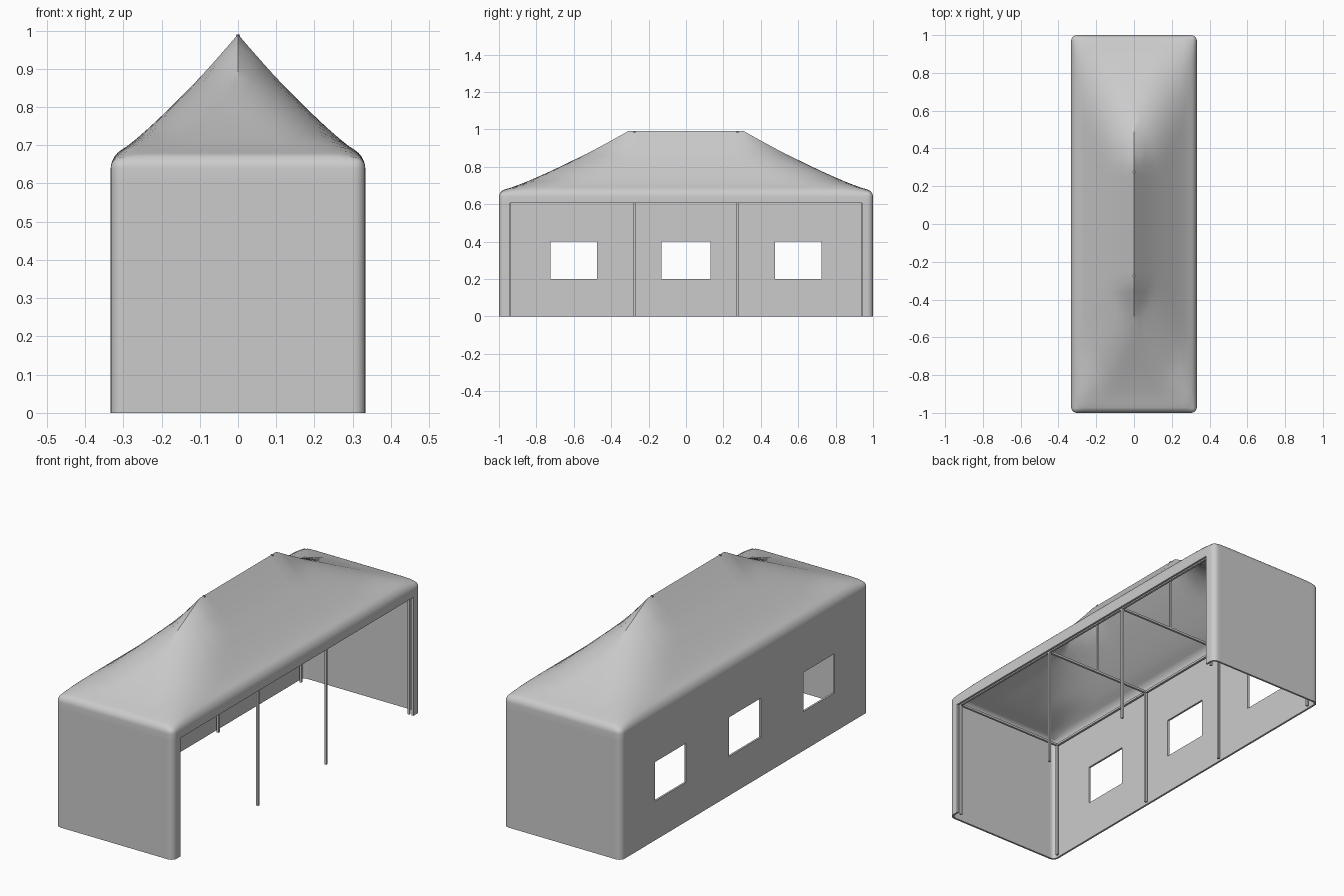
import bpy, bmesh

if "Cube" in bpy.data.objects:
    bpy.data.objects.remove(bpy.data.objects["Cube"])

HX, HY, EAVE, RIDGE, RIDGE_Y = 0.333, 1.0, 0.67, 0.99, 0.31


def roof_z(x, y):
    """Hip roof with softly blended hips and a slightly sagging slope."""
    u = 1 - abs(x) / HX
    v = min(1, (1 - abs(y)) / (HY - RIDGE_Y))
    k = max(1e-6, min(0.45, 1.3 * (2 - u - v), 0.6 * (u + v)))
    h = max(k - abs(u - v), 0) / k
    t = max(0, min(u, v) - h * h * k / 4)
    return EAVE + (RIDGE - EAVE) * t ** 1.2


def mirrored(values):
    return sorted({s * v for v in values for s in (-1, 1)})


xs = mirrored([0, 0.03, 0.06, 0.09, 0.12, 0.15, 0.18, 0.21, 0.24, 0.265, 0.29, HX])
ys = mirrored([0, 0.065, 0.13, 0.19, 0.25, 0.31, 0.36, 0.42, 0.475, 0.535, 0.6, 0.66,
               0.725, 0.78, 0.84, 0.89, 0.94, HY])
zs = [0, 0.2, 0.4, 0.605, EAVE]

# Canopy: roof grid and four walls sharing vertices
bm = bmesh.new()
cache = {}


def vert(x, y, z):
    key = (round(x, 4), round(y, 4), round(z, 4))
    if key not in cache:
        cache[key] = bm.verts.new((x, y, z))
    return cache[key]


def sheet(a, b, point):
    for i in range(len(a) - 1):
        for j in range(len(b) - 1):
            bm.faces.new([vert(*point(p, q)) for p, q in (
                (a[i], b[j]), (a[i + 1], b[j]), (a[i + 1], b[j + 1]), (a[i], b[j + 1]))])


sheet(xs, ys, lambda x, y: (x, y, roof_z(x, y)))
for s in (-1, 1):
    sheet(ys, zs, lambda y, z: (s * HX, y, z))
    sheet(xs, zs, lambda x, z: (x, s * HY, z))
bmesh.ops.recalc_face_normals(bm, faces=bm.faces[:])

# Rounded eaves and corners
E = 1e-4


def is_round(e):
    on = [(abs(abs(v.co.x) - HX) < E, abs(abs(v.co.y) - HY) < E, abs(v.co.z - EAVE) < E)
          for v in e.verts]
    return any(sum(1 for o in on if o[a] and o[b]) == 2
               for a, b in ((0, 1), (0, 2), (1, 2)))


bmesh.ops.bevel(bm, geom=[e for e in bm.edges if is_round(e)], offset=0.03,
                offset_type='OFFSET', segments=5, profile=0.5, affect='EDGES')


# Open right side and the three windows of the left wall
def is_hole(f):
    c = f.calc_center_median()
    if c.x > HX - 0.003 and abs(c.y) < 0.94 and c.z < 0.605:
        return True
    window = abs(c.y) < 0.13 or 0.475 < abs(c.y) < 0.725
    return c.x < -HX + 0.003 and window and 0.2 < c.z < 0.4


bmesh.ops.delete(bm, geom=[f for f in bm.faces if is_hole(f)], context='FACES')
me = bpy.data.meshes.new("canopy")
bm.to_mesh(me)
bm.free()
canopy = bpy.data.objects.new("canopy", me)
bpy.context.collection.objects.link(canopy)
bpy.context.view_layer.objects.active = canopy
canopy.select_set(True)
mod = canopy.modifiers.new("thickness", 'SOLIDIFY')
mod.thickness = 0.01
mod.offset = -1
bpy.ops.object.modifier_apply(modifier=mod.name)
bpy.ops.object.shade_smooth_by_angle(angle=0.6)


# Frame of thin square tubes
def bar(name, a, b, w=0.011):
    bpy.ops.mesh.primitive_cube_add(size=1, location=[(p + q) / 2 for p, q in zip(a, b)])
    o = bpy.context.object
    o.name = name
    o.scale = [abs(q - p) + w for p, q in zip(a, b)]


PX, PY, BZ = 0.305, 0.945, 0.615
for y in (-PY, -0.275, 0.275, PY):
    for x in (-PX, PX):
        bar("leg", (x, y, 0.0055), (x, y, BZ))
    bar("cross_beam", (-PX, y, BZ), (PX, y, BZ))
for x in (-PX, PX):
    bar("side_beam", (x, -PY, BZ), (x, PY, BZ))
for y in (-0.275, 0.275):
    bar("ridge_post", (0, y, BZ), (0, y, RIDGE - 0.006))
